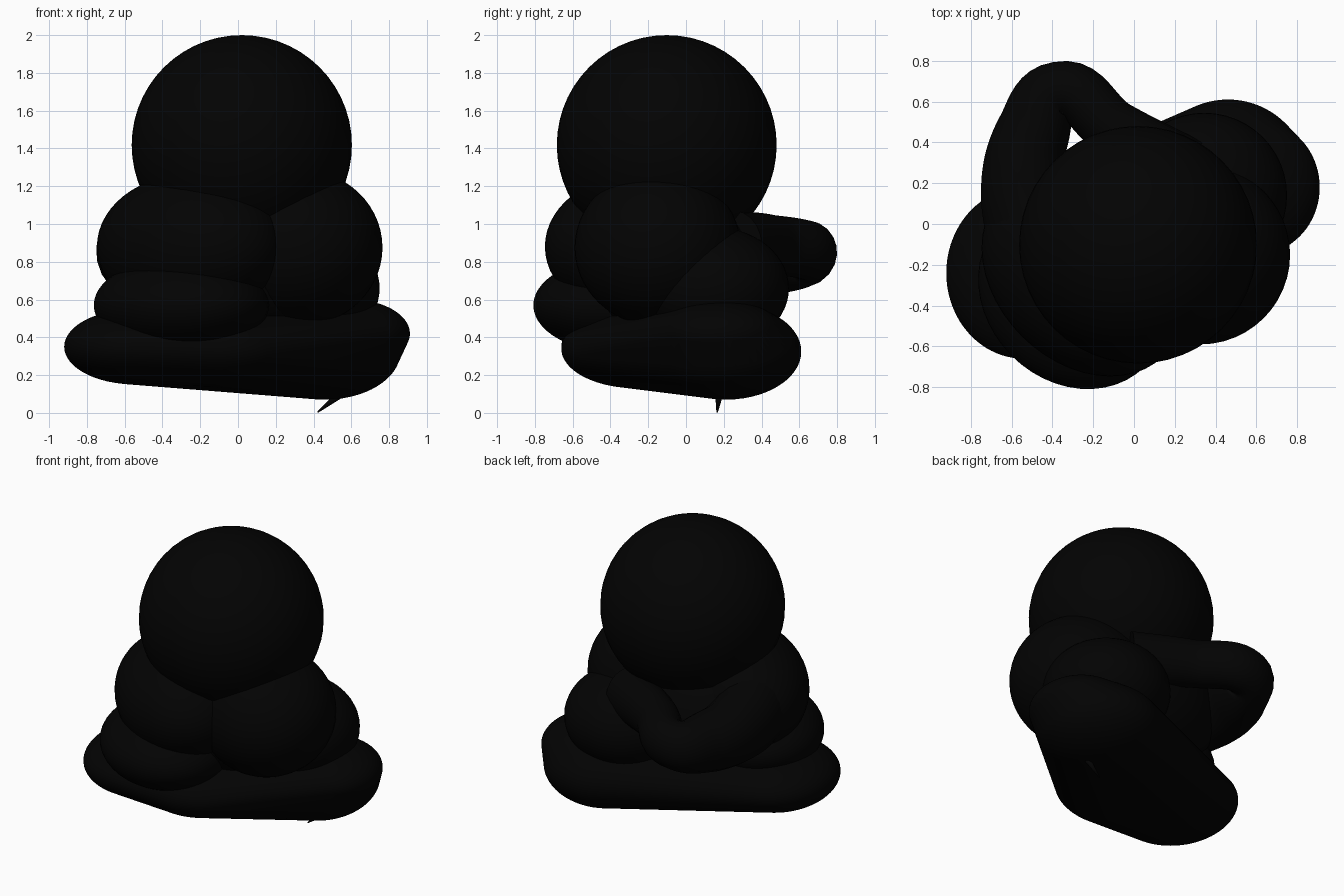
import bpy, bmesh, math
from mathutils import Vector, Matrix

if "Cube" in bpy.data.objects:
    bpy.data.objects.remove(bpy.data.objects["Cube"])

black = bpy.data.materials.new("near black")
black.diffuse_color = (0.0008, 0.0008, 0.0008, 1)
black.use_nodes = True
black.node_tree.nodes["Principled BSDF"].inputs["Base Color"].default_value = black.diffuse_color


def finish(name, mesh):
    ob = bpy.data.objects.new(name, mesh)
    bpy.context.collection.objects.link(ob)
    mesh.materials.clear()
    mesh.materials.append(black)
    for p in mesh.polygons:
        p.use_smooth = True
    return ob


def from_bmesh(name, bm):
    mesh = bpy.data.meshes.new(name)
    bm.to_mesh(mesh)
    bm.free()
    return finish(name, mesh)


def ball(name, centre, size, turn=0):
    bm = bmesh.new()
    m = (Matrix.Translation(centre) @ Matrix.Rotation(math.radians(turn), 4, 'Z')
         @ Matrix.Diagonal((*size, 1)))
    bmesh.ops.create_uvsphere(bm, u_segments=48, v_segments=28, radius=1, matrix=m)
    return from_bmesh(name, bm)


# Head and the overlapping folds of the body
ball("head", (0.02, -0.102, 1.418), (0.583, 0.582, 0.582))
ball("upper_left_fold", (-0.25, -0.25, 0.88), (0.56, 0.425, 0.385), -45)
ball("lower_left_fold", (-0.30, -0.345, 0.57), (0.50, 0.425, 0.255), -45)
ball("right_front_fold", (0.325, -0.15, 0.875), (0.44, 0.44, 0.415))
ball("right_back_fold", (0.345, 0.14, 0.66), (0.405, 0.405, 0.325))
ball("body_core", (-0.02, -0.06, 0.78), (0.60, 0.46, 0.42))

# Seat: smooth hull wrapped round four rounded lumps, set diagonally
lumps = [((-0.54, -0.24, 0.35), (0.38, 0.42, 0.20)),
         ((0.46, 0.21, 0.325), (0.40, 0.40, 0.255)),
         ((0.60, 0.18, 0.42), (0.31, 0.33, 0.18)),
         ((-0.1, -0.26, 0.34), (0.42, 0.40, 0.21))]
bm = bmesh.new()
bmesh.ops.create_uvsphere(bm, u_segments=80, v_segments=40, radius=1)
for v in bm.verts:
    n = v.co.normalized()
    tips = []
    for c, s in lumps:
        d = Vector([s[i] * n[i] for i in range(3)])
        tips.append(Vector([c[i] + s[i] * d[i] / d.length for i in range(3)]))
    v.co = max(tips, key=n.dot)
from_bmesh("seat", bm)

# Arm: tapered tube looping out at the back and round to the left side
path = [(0.25, 0.26, 0.88, 0.165), (-0.1, 0.47, 0.885, 0.14),
        (-0.37, 0.655, 0.845, 0.142), (-0.495, 0.45, 0.83, 0.182),
        (-0.54, 0.2, 0.85, 0.21), (-0.47, -0.1, 0.88, 0.25)]
cu = bpy.data.curves.new("arm_path", 'CURVE')
cu.dimensions = '3D'
cu.bevel_depth = 1.0
cu.bevel_resolution = 8
cu.use_fill_caps = True
cu.resolution_u = 10
sp = cu.splines.new('BEZIER')
sp.bezier_points.add(len(path) - 1)
for bp, (x, y, z, r) in zip(sp.bezier_points, path):
    bp.co = (x, y, z)
    bp.radius = r
    bp.handle_left_type = bp.handle_right_type = 'AUTO'
tmp = bpy.data.objects.new("arm_path", cu)
bpy.context.collection.objects.link(tmp)
bpy.context.view_layer.update()
arm = bpy.data.meshes.new_from_object(
    tmp.evaluated_get(bpy.context.evaluated_depsgraph_get()))
bpy.data.objects.remove(tmp)
for v in arm.vertices:  # slightly taller than wide
    v.co.z = 0.85 + (v.co.z - 0.85) * 1.12
finish("arm", arm)

# Small tip under the seat
a, b = Vector((0.53, 0.175, 0.09)), Vector((0.422, 0.165, 0.004))
bm = bmesh.new()
rot = (b - a).to_track_quat('Z', 'Y').to_matrix().to_4x4()
bmesh.ops.create_cone(bm, cap_ends=True, segments=12, radius1=0.02, radius2=0.004,
                      depth=(b - a).length,
                      matrix=Matrix.Translation((a + b) / 2) @ rot)
from_bmesh("seat_tip", bm)
